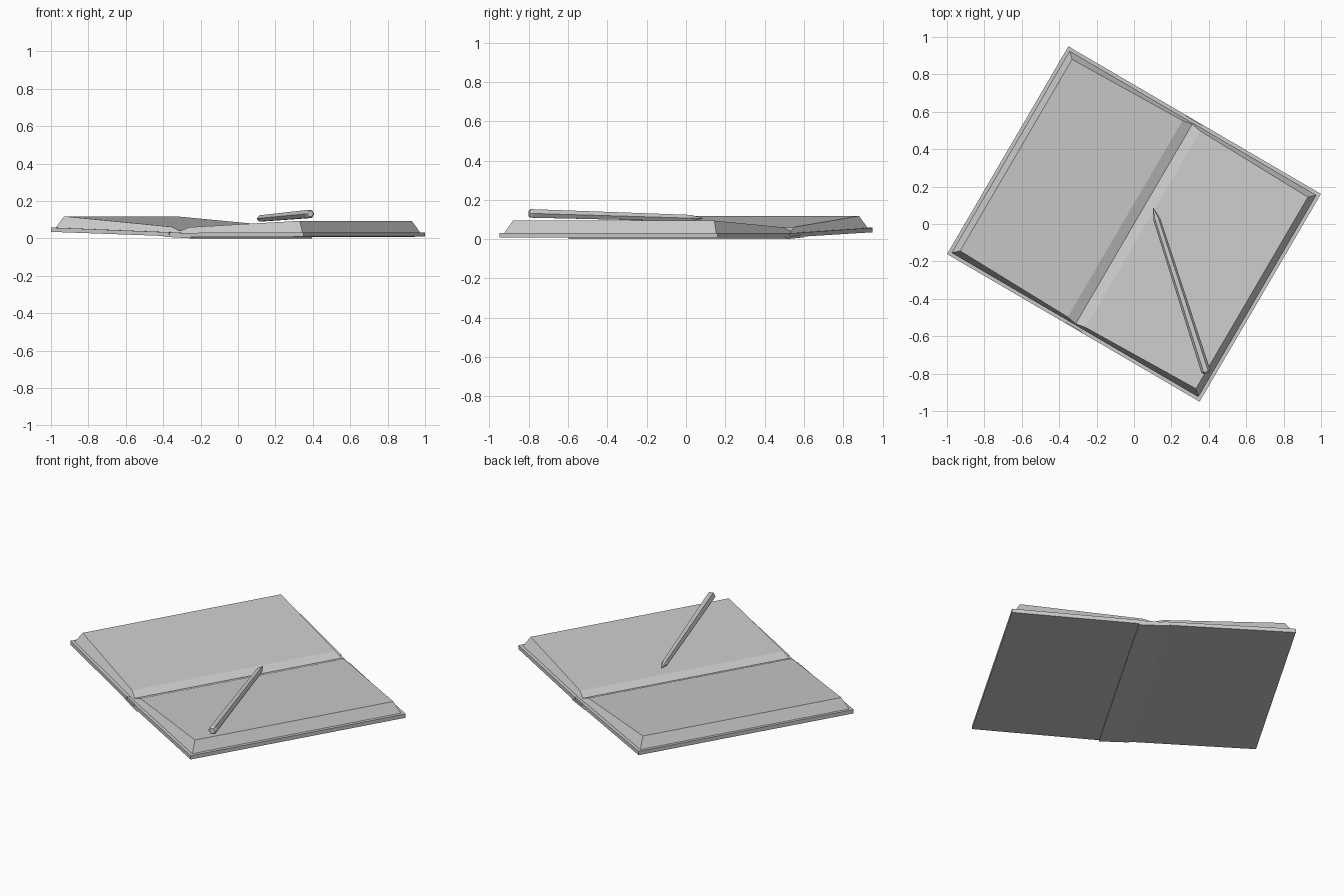
import bpy
import math
from mathutils import Matrix, Vector

cube = bpy.data.objects.get("Cube")
if cube:
    bpy.data.objects.remove(cube)

grey = bpy.data.materials.new("plain_grey")
grey.use_nodes = True
COLOUR = (0.6, 0.6, 0.6, 1)
grey.diffuse_color = COLOUR
grey.node_tree.nodes["Principled BSDF"].inputs["Base Color"].default_value = COLOUR

TURN = Matrix.Rotation(math.radians(-30.3), 4, "Z")
HALF = 0.643  # half the spine length


def loft(name, rings, matrix=None):
    """Closed solid joining rings of equal point count."""
    n = len(rings[0])
    verts = [p for ring in rings for p in ring]
    faces = [tuple(range(n)), tuple((len(rings) - 1) * n + i for i in reversed(range(n)))]
    for r in range(len(rings) - 1):
        for i in range(n):
            j = (i + 1) % n
            faces.append((r * n + i, (r + 1) * n + i, (r + 1) * n + j, r * n + j))
    mesh = bpy.data.meshes.new(name)
    mesh.from_pydata(verts, [], faces)
    mesh.materials.append(grey)
    obj = bpy.data.objects.new(name, mesh)
    bpy.context.collection.objects.link(obj)
    if matrix:
        obj.matrix_world = matrix
    # consistent outward normals
    bpy.context.view_layer.objects.active = obj
    obj.select_set(True)
    bpy.ops.object.mode_set(mode="EDIT")
    bpy.ops.mesh.select_all(action="SELECT")
    bpy.ops.mesh.normals_make_consistent(inside=False)
    bpy.ops.object.mode_set(mode="OBJECT")
    obj.select_set(False)
    return obj


def across_spine(name, profile):
    """Extrude a (width, height, end inset) profile along the spine."""
    rings = [[(u, s * (HALF - inset), z) for u, z, inset in profile] for s in (-1, 1)]
    return loft(name, rings, TURN)


# Covers and spine
across_spine("right_cover", [(-0.782, 0.035, 0), (-0.782, 0.058, 0), (-0.05, 0.033, 0), (-0.05, 0.012, 0)])
across_spine("left_cover", [(0.782, 0.009, 0), (0.782, 0.032, 0), (0.05, 0.03, 0), (0.05, 0.007, 0)])
across_spine("spine", [(-0.083, 0.009, 0), (-0.083, 0.02, 0), (0.083, 0.015, 0), (0.083, 0, 0)])
across_spine("spine_lining", [(-0.06, 0.013, 0.004), (-0.06, 0.032, 0.004), (0.06, 0.029, 0.004), (0.06, 0.008, 0.004)])

# Page blocks with sloped edges and a valley at the fold
across_spine("right_pages", [(-0.764, 0.056, 0.018), (-0.73, 0.118, 0.05), (-0.055, 0.062, 0.035),
                             (0, 0.04, 0.025), (0, 0.028, 0.018)])
across_spine("left_pages", [(0.764, 0.03, 0.018), (0.73, 0.094, 0.05), (0.055, 0.06, 0.035),
                            (0, 0.04, 0.025), (0, 0.028, 0.018)])

# Six-sided pencil, slightly tapered, with a bevelled end
end, tip = Vector((0.387, -0.797, 0.131)), Vector((0.103, 0.085, 0.105))
axis = tip - end
side = axis.cross(Vector((0, 0, 1))).normalized()
up = side.cross(axis).normalized()
stations = [(0, 0.017), (0.012, 0.025), (0.93, 0.019), (1, 0.002)]
rings = []
for t, radius in stations:
    angles = [i * math.pi / 3 for i in range(6)]
    rings.append([end + axis * t + radius * (side * math.cos(a) + up * math.sin(a)) for a in angles])
loft("pencil", rings)
